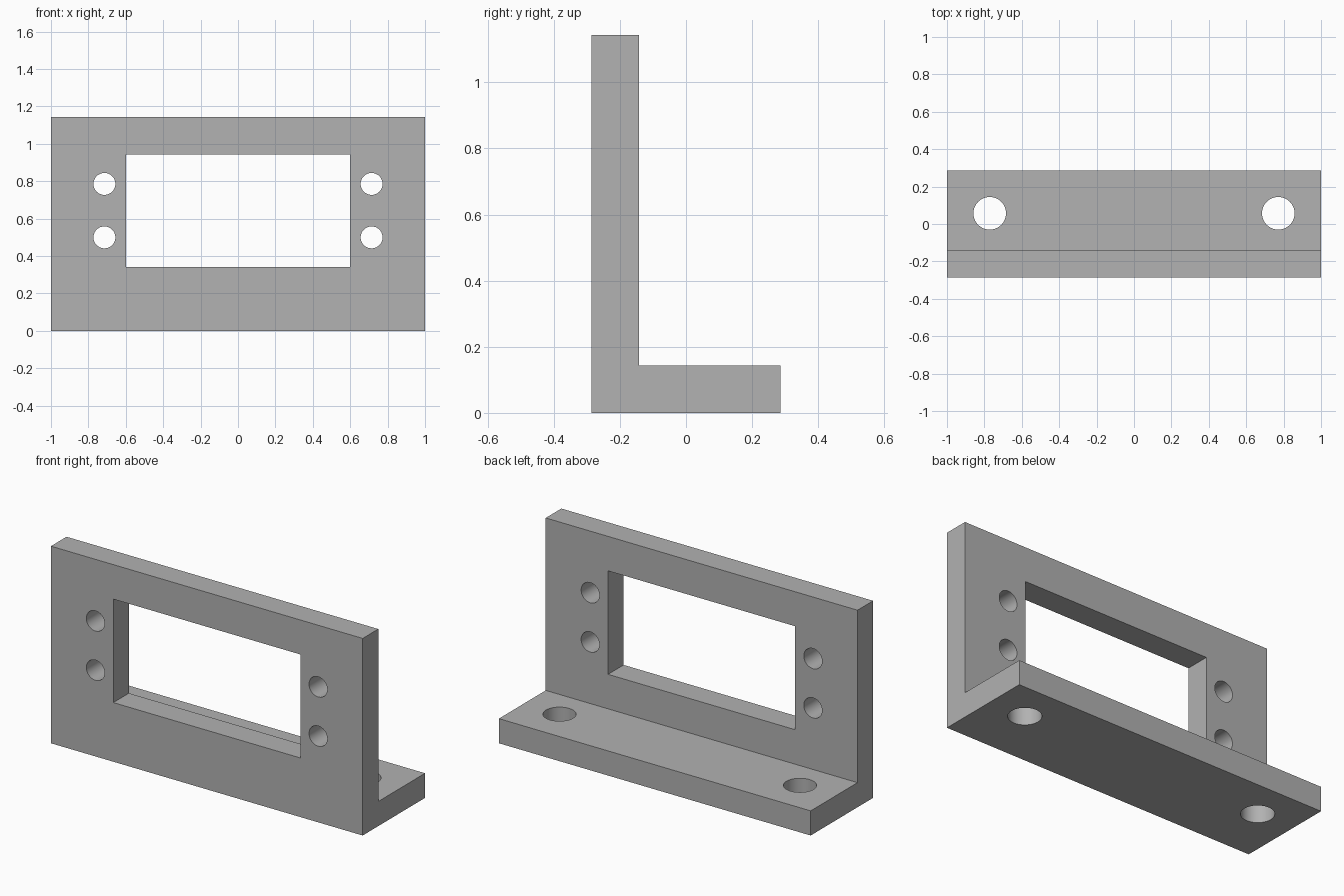
import bpy
import bmesh
import math

cube = bpy.data.objects.get("Cube")
if cube:
    bpy.data.objects.remove(cube, do_unlink=True)

UNIT = 2 / 70            # bracket is 70 x 20 x 40 units
WIDTH, DEPTH, HEIGHT, THICK = 70 * UNIT, 20 * UNIT, 40 * UNIT, 5 * UNIT
FRONT = -DEPTH / 2

grey = bpy.data.materials.new("plain grey")
grey.use_nodes = True
colour = (0.445, 0.445, 0.445, 1)
grey.diffuse_color = colour
grey.node_tree.nodes["Principled BSDF"].inputs["Base Color"].default_value = colour


def make_bracket():
    """L-shaped side profile swept across the width."""
    profile = [(FRONT, 0), (-FRONT, 0), (-FRONT, THICK),
               (FRONT + THICK, THICK), (FRONT + THICK, HEIGHT), (FRONT, HEIGHT)]
    bm = bmesh.new()
    face = bm.faces.new([bm.verts.new((-WIDTH / 2, y, z)) for y, z in profile])
    swept = bmesh.ops.extrude_face_region(bm, geom=[face])["geom"]
    verts = [g for g in swept if isinstance(g, bmesh.types.BMVert)]
    bmesh.ops.translate(bm, verts=verts, vec=(WIDTH, 0, 0))
    bmesh.ops.recalc_face_normals(bm, faces=bm.faces)
    mesh = bpy.data.meshes.new("mounting_bracket")
    bm.to_mesh(mesh)
    bm.free()
    mesh.materials.append(grey)
    obj = bpy.data.objects.new("mounting_bracket", mesh)
    bpy.context.collection.objects.link(obj)
    return obj


def cut(target, name):
    """Subtract the active primitive from the target, then discard it."""
    cutter = bpy.context.object
    cutter.name = name
    cutter.hide_render = True
    cutter.data.materials.append(grey)
    mod = target.modifiers.new(name, "BOOLEAN")
    mod.operation = "DIFFERENCE"
    mod.solver = "EXACT"
    mod.object = cutter
    bpy.context.view_layer.objects.active = target
    bpy.ops.object.modifier_apply(modifier=name)
    bpy.data.objects.remove(cutter, do_unlink=True)


def drill(target, name, radius, location, rotation=(0, 0, 0)):
    bpy.ops.mesh.primitive_cylinder_add(vertices=64, radius=radius, depth=3 * THICK,
                                        location=location, rotation=rotation)
    cut(target, name)


bracket = make_bracket()
plate_y = FRONT + THICK / 2

# Rectangular window through the upright plate
bpy.ops.mesh.primitive_cube_add(size=1, location=(0, plate_y, 22.5 * UNIT))
bpy.context.object.scale = (42 * UNIT, 3 * THICK, 21 * UNIT)
cut(bracket, "window_cutter")

for side in (-1, 1):
    # Pair of screw holes beside the window
    for z in (17.5, 27.5):
        drill(bracket, "screw_hole_cutter", 2.05 * UNIT,
              (side * 25 * UNIT, plate_y, z * UNIT), (math.pi / 2, 0, 0))
    # Larger mounting hole in the foot
    drill(bracket, "foot_hole_cutter", 3.05 * UNIT,
          (side * 27 * UNIT, FRONT + 12 * UNIT, THICK / 2))

# Smooth hole walls, sharp plate edges
bpy.ops.object.select_all(action="DESELECT")
bracket.select_set(True)
bpy.context.view_layer.objects.active = bracket
bpy.ops.object.shade_smooth_by_angle(angle=math.radians(30))
